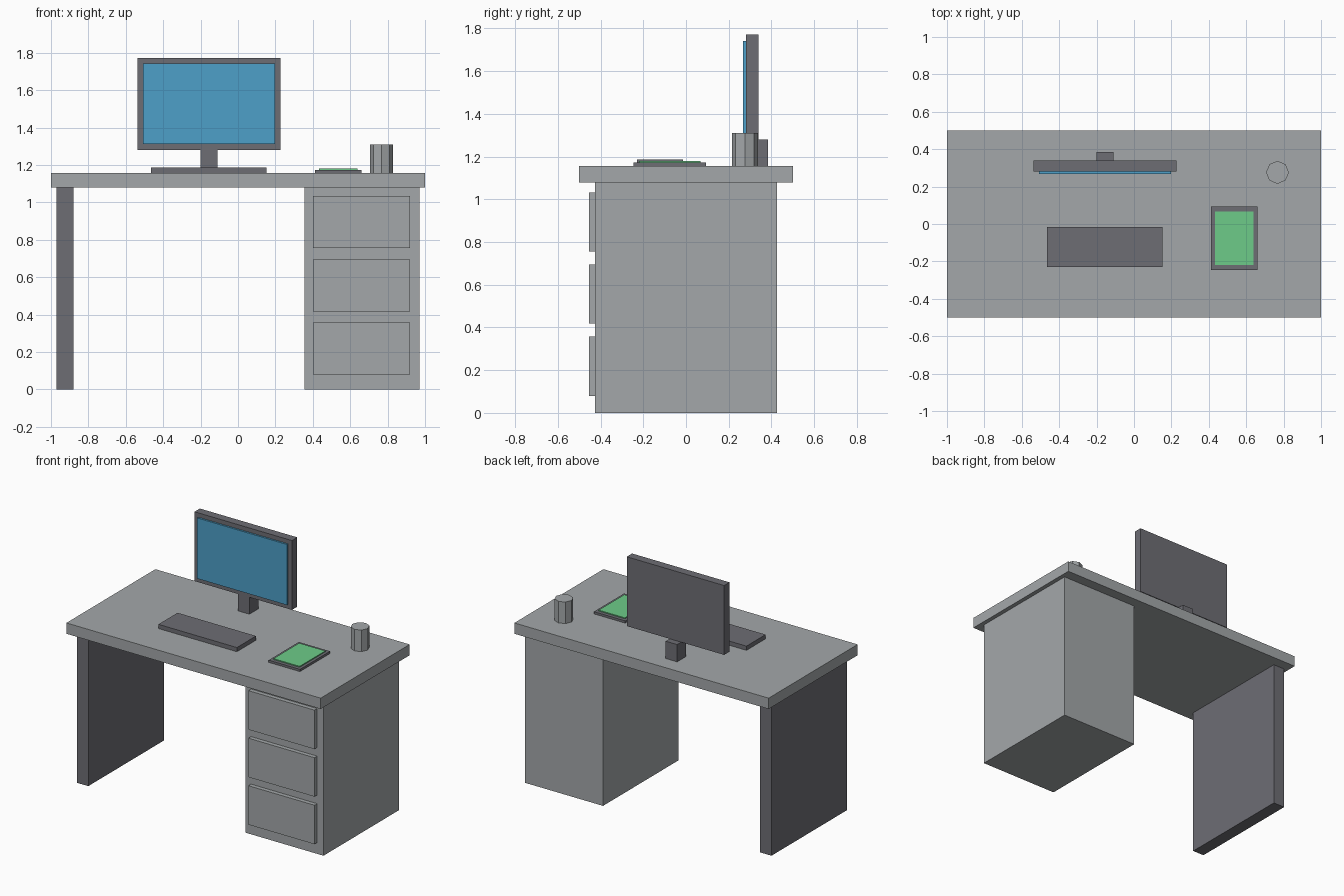
import bpy, math

if "Cube" in bpy.data.objects:
    bpy.data.objects.remove(bpy.data.objects["Cube"])


def material(name, rgb):
    m = bpy.data.materials.new(name)
    m.diffuse_color = (*rgb, 1)
    m.use_nodes = True
    m.node_tree.nodes["Principled BSDF"].inputs["Base Color"].default_value = m.diffuse_color
    return m


LIGHT = material("light grey", (0.37, 0.39, 0.40))
DARK = material("dark grey", (0.155, 0.155, 0.175))
BLUE = material("screen blue", (0.075, 0.35, 0.58))
GREEN = material("notepad green", (0.155, 0.60, 0.25))


def box(name, x, y, z, mat):
    """Box from (min, max) pairs on each axis."""
    bpy.ops.mesh.primitive_cube_add(size=1)
    o = bpy.context.object
    o.name = name
    for v in o.data.vertices:
        v.co = [r[0] if c < 0 else r[1] for c, r in zip(v.co, (x, y, z))]
    o.data.materials.append(mat)
    return o


TOP = 1.157    # desk surface height
UNDER = 1.08   # underside of the desk top

# Desk: top, side panel, drawer cabinet
box("desk_top", (-1, 1), (-0.5, 0.5), (UNDER, TOP), LIGHT)
box("side_panel", (-0.97, -0.88), (-0.425, 0.425), (0, UNDER), DARK)
box("drawer_cabinet", (0.355, 0.97), (-0.425, 0.425), (0, UNDER), LIGHT)
for i in range(3):
    z = 0.08 + i * 0.338
    box(f"drawer_front_{i + 1}", (0.40, 0.92), (-0.455, -0.425), (z, z + 0.277), LIGHT)

# Monitor
box("monitor_stand", (-0.20, -0.11), (0.285, 0.385), (TOP, 1.28), DARK)
box("monitor_case", (-0.538, 0.228), (0.28, 0.34), (1.28, 1.773), DARK)
box("monitor_screen", (-0.508, 0.198), (0.267, 0.28), (1.311, 1.742), BLUE)

# Keyboard
box("keyboard", (-0.465, 0.152), (-0.23, -0.015), (TOP, 1.187), DARK)

# Tablet with a green pad
box("tablet", (0.413, 0.659), (-0.245, 0.093), (TOP, 1.173), DARK)
box("tablet_pad", (0.433, 0.639), (-0.22, 0.068), (1.173, 1.18), GREEN)

# Eight-sided cup
bpy.ops.mesh.primitive_cylinder_add(vertices=8, radius=0.061, depth=1.31 - TOP,
                                    location=(0.767, 0.276, (TOP + 1.31) / 2))
cup = bpy.context.object
cup.name = "cup"
cup.data.materials.append(LIGHT)
